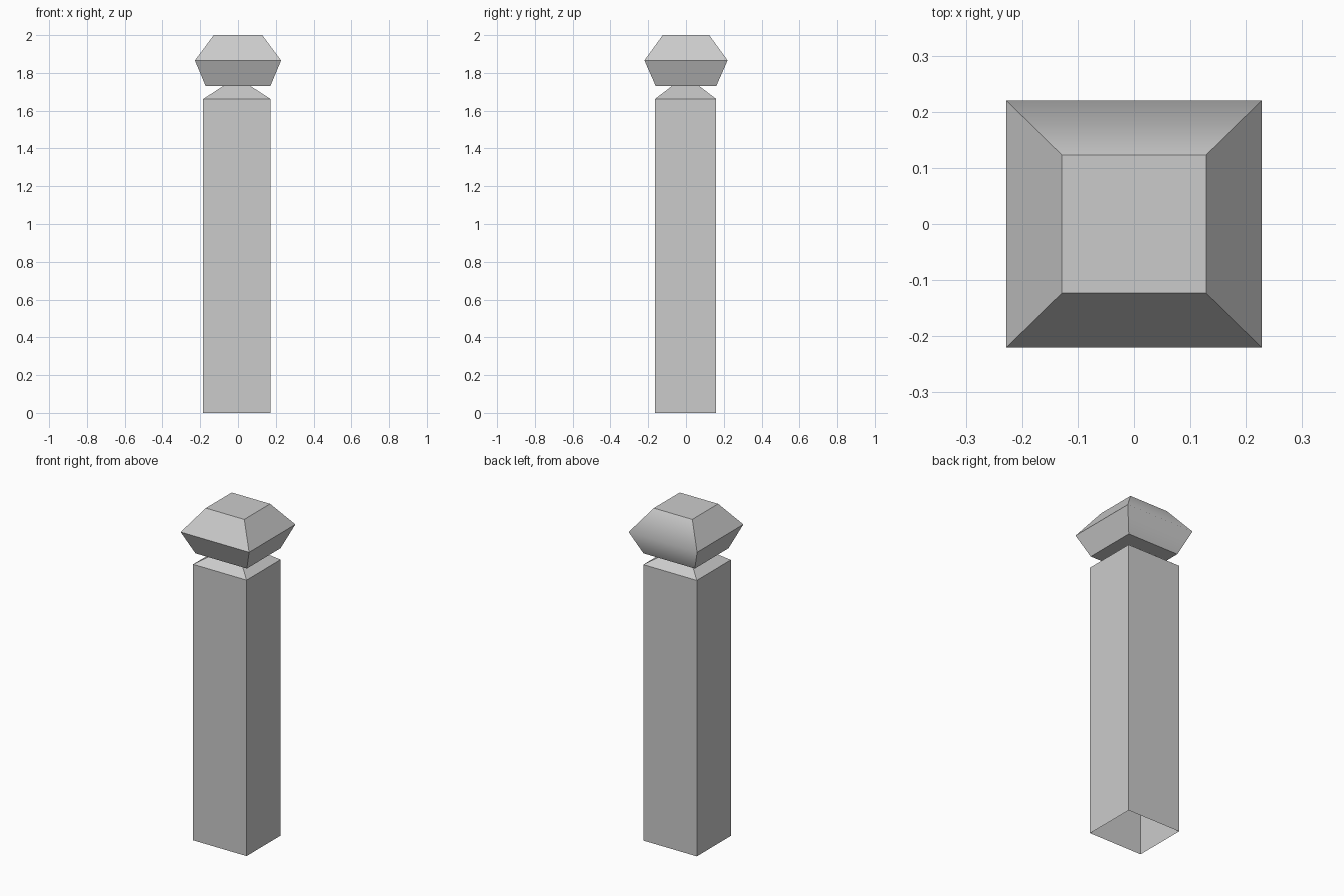
import bpy

if "Cube" in bpy.data.objects:
    bpy.data.objects.remove(bpy.data.objects["Cube"], do_unlink=True)

stone = bpy.data.materials.new("light_grey_stone")
stone.use_nodes = True
grey = (0.6, 0.6, 0.6, 1)
stone.diffuse_color = grey
stone.node_tree.nodes["Principled BSDF"].inputs["Base Color"].default_value = grey


def square_loft(name, rings, centre=(0, 0), base=True):
    """Join rectangular rings (half width, half depth, z) into one part."""
    cx, cy = centre
    corners = [(-1, -1), (1, -1), (1, 1), (-1, 1)]
    verts = [(cx + sx * hx, cy + sy * hy, z) for hx, hy, z in rings for sx, sy in corners]
    faces = []
    for r in range(len(rings) - 1):
        for i in range(4):
            a, b = r * 4 + i, r * 4 + (i + 1) % 4
            faces.append((a, b, b + 4, a + 4))
    last = len(verts) - 4
    faces.append(tuple(range(last, last + 4)))
    if base:
        faces.append((3, 2, 1, 0))
    mesh = bpy.data.meshes.new(name)
    mesh.from_pydata(verts, [], faces)
    mesh.materials.append(stone)
    mesh.update()
    obj = bpy.data.objects.new(name, mesh)
    bpy.context.collection.objects.link(obj)
    return obj


# Hollow post, open underneath, tapering to a narrow neck
square_loft("post", [(0.178, 0.162, 0), (0.178, 0.162, 1.662), (0.07, 0.07, 1.732)],
            centre=(-0.006, -0.002), base=False)

# Faceted cap
cap = square_loft("cap", [(0.171, 0.16, 1.73), (0.228, 0.22, 1.866), (0.128, 0.123, 2)])

# The back of the cap is softly shaded, the other facets are flat
for face in cap.data.polygons:
    face.use_smooth = face.normal.y > 0.3
